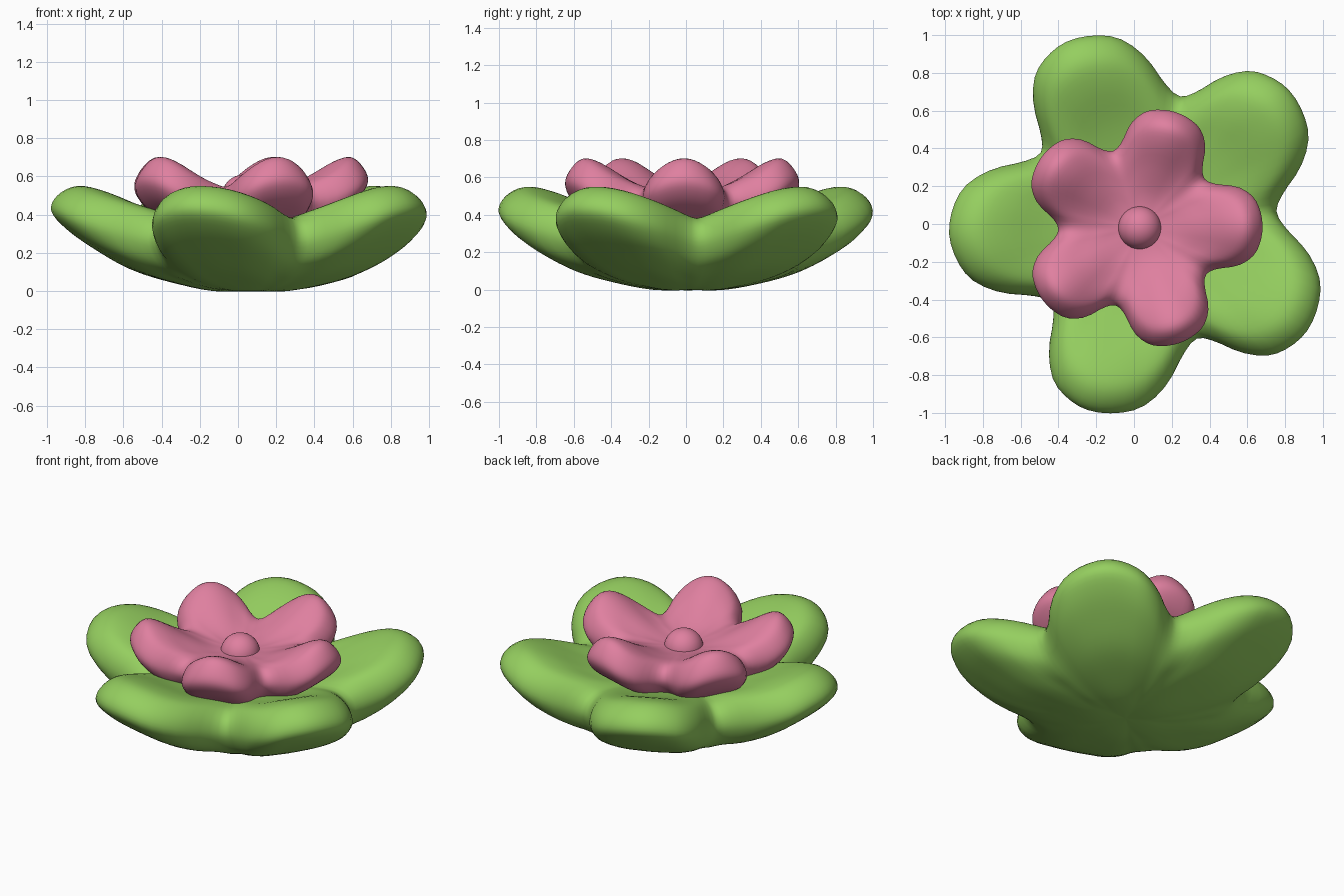
import bpy, bmesh, math

if "Cube" in bpy.data.objects:
    bpy.data.objects.remove(bpy.data.objects["Cube"])


def spline(vals, t, mirror=False):
    """Smooth curve through evenly spaced values, t in 0..1."""
    n = len(vals) - 1
    i = min(int(t * n), n - 1)
    f = t * n - i
    p1, p2 = vals[i], vals[i + 1]
    p0 = vals[i - 1] if i > 0 else vals[1 if mirror else 0]
    p3 = vals[i + 2] if i + 2 <= n else vals[n - 1 if mirror else n]
    return 0.5 * (2 * p1 + (p2 - p0) * f + (2 * p0 - 5 * p1 + 4 * p2 - p3) * f * f
                  + (3 * p1 - p0 - 3 * p2 + p3) * f ** 3)


def material(name, color):
    m = bpy.data.materials.new(name)
    m.diffuse_color = (*color, 1)
    m.use_nodes = True
    m.node_tree.nodes["Principled BSDF"].inputs["Base Color"].default_value = m.diffuse_color
    return m


# Radial section, from the bottom centre round the rim to the top centre
FRAC = [0, .2, .42, .62, .8, .93, 1, .97, .87, .73, .5, .25, 0]
HALF, RINGS = 12, 48


def flower(name, mat, centre, axes, lengths, valleys, valley_r, lobe, tip_z, valley_z, dome):
    # Spokes: (angle, outline radius, height weight)
    spokes = []
    for k in range(5):
        a, v0, v1 = axes[k], valleys[k], valleys[k] + 72
        for j in range(-HALF, HALF):
            t = abs(j) / HALF
            ang = a + (v1 - a) * t if j >= 0 else a + (v0 - a) * t
            r = valley_r + (lengths[k] - valley_r) * spline(lobe, t, True)
            spokes.append((math.radians(ang), r, abs(math.cos(t * math.pi / 2)) ** dome))
    bm = bmesh.new()
    rings = []
    for i in range(1, RINGS):
        t = i / RINGS
        f, zt, zv = spline(FRAC, t), spline(tip_z, t), spline(valley_z, t)
        rings.append([bm.verts.new((centre[0] + r * f * math.cos(ang),
                                    centre[1] + r * f * math.sin(ang),
                                    zv + (zt - zv) * w)) for ang, r, w in spokes])
    n = len(spokes)
    for a, b in zip(rings, rings[1:]):
        for j in range(n):
            k = (j + 1) % n
            bm.faces.new((a[j], a[k], b[k], b[j]))
    low = bm.verts.new((*centre, tip_z[0]))
    high = bm.verts.new((*centre, tip_z[-1]))
    for j in range(n):
        k = (j + 1) % n
        bm.faces.new((low, rings[0][k], rings[0][j]))
        bm.faces.new((high, rings[-1][j], rings[-1][k]))
    bmesh.ops.recalc_face_normals(bm, faces=bm.faces)
    for f in bm.faces:
        f.smooth = True
    me = bpy.data.meshes.new(name)
    bm.to_mesh(me)
    bm.free()
    me.materials.append(mat)
    ob = bpy.data.objects.new(name, me)
    bpy.context.collection.objects.link(ob)
    return ob


# Outer green leaves
flower("outer_leaves", material("leaf green", (.30, .62, .115)), (.08, .02),
       [-35, 43, 115, 184, 252], [1.02, 1.01, 1.04, 1.06, 1.055],
       [-68, 4, 76, 148, 220], .675, [1, .95, .82, .53, .16, 0],
       [0, 0, .05, .12, .23, .33, .42, .50, .55, .52, .42, .35, .33],
       [0, 0, .015, .045, .085, .15, .25, .33, .375, .38, .36, .34, .33], 1.5)

# Inner pink blossom
pink = material("petal pink", (.74, .215, .35))
flower("inner_blossom", pink, (.03, -.02),
       [1, 73, 144.5, 216.5, 289], [.65, .64, .64, .64, .645],
       [-35, 37, 109, 181, 253], .43, [1, .97, .87, .60, .16, 0],
       [.28, .28, .31, .35, .42, .49, .57, .64, .70, .68, .595, .525, .515],
       [.28, .28, .29, .31, .35, .40, .46, .51, .54, .545, .53, .517, .515], 2)

# Round button in the middle of the blossom
bpy.ops.mesh.primitive_uv_sphere_add(segments=32, ring_count=16, radius=.115,
                                     location=(.03, -.02, .495))
button = bpy.context.object
button.name = "centre_button"
button.data.materials.append(pink)
bpy.ops.object.shade_smooth()
